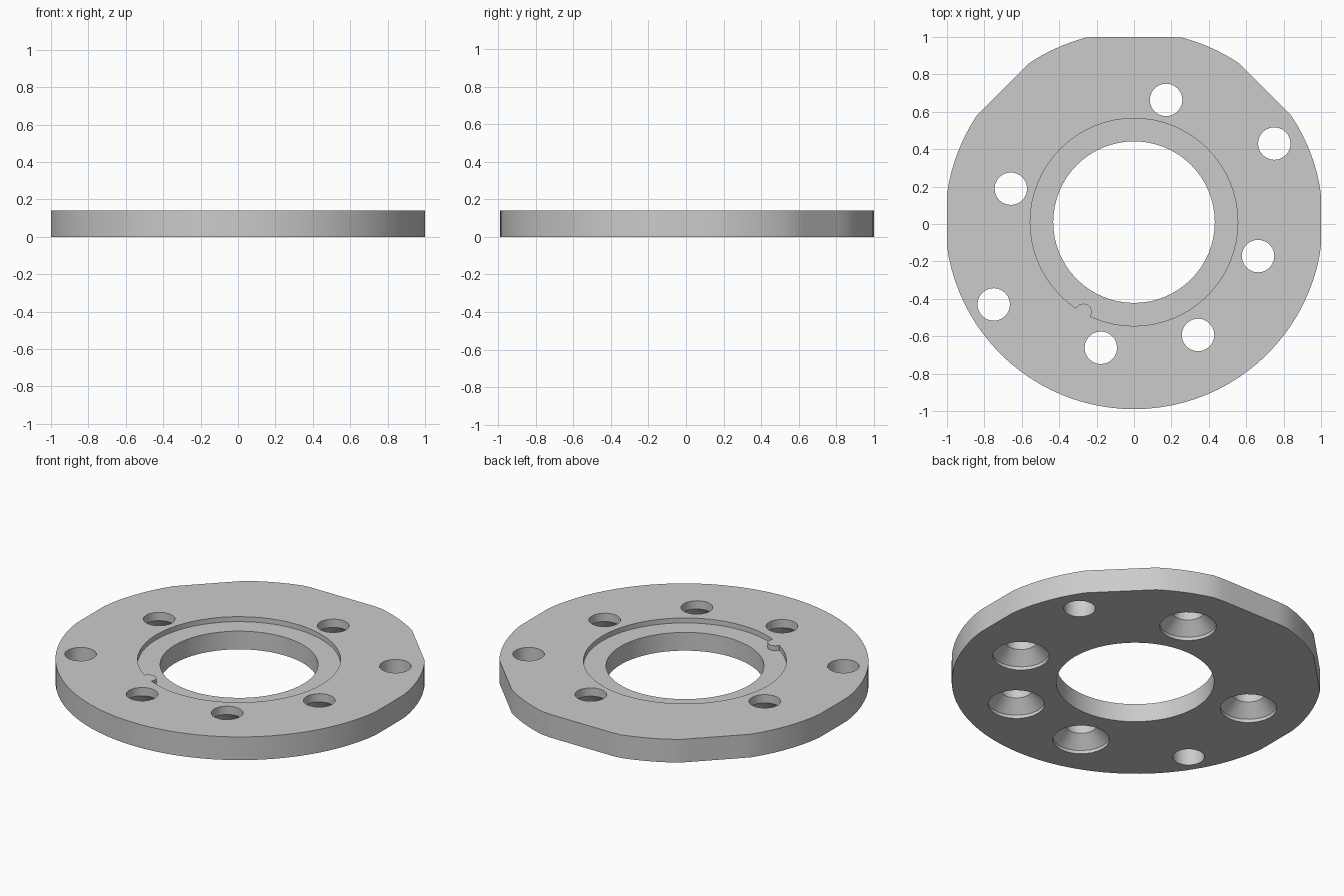
import bpy, bmesh
from math import sin, cos, pi, radians, sqrt

cube = bpy.data.objects.get("Cube")
if cube:
    bpy.data.objects.remove(cube, do_unlink=True)

THICK = 0.14
FLOOR = 0.11          # height of the recess floor
CENTRE_Y = 0.01
OVER = 0.05           # how far cutters overshoot the faces


def stack(name, rings):
    """Solid made of matching rings of points, capped at both ends."""
    bm = bmesh.new()
    loops = [[bm.verts.new(p) for p in ring] for ring in rings]
    for low, high in zip(loops, loops[1:]):
        for i in range(len(low)):
            j = (i + 1) % len(low)
            bm.faces.new((low[i], low[j], high[j], high[i]))
    bm.faces.new(loops[0][::-1])
    bm.faces.new(loops[-1])
    mesh = bpy.data.meshes.new(name)
    bm.to_mesh(mesh)
    bm.free()
    obj = bpy.data.objects.new(name, mesh)
    bpy.context.collection.objects.link(obj)
    return obj


def turned(name, x, y, profile, sides):
    """Round solid from (radius, height) pairs, bottom to top."""
    angles = [2 * pi * i / sides for i in range(sides)]
    return stack(name, [[(x + r * cos(a), y + r * sin(a), z) for a in angles]
                        for r, z in profile])


def cut(target, cutter):
    cutter.hide_render = True
    mod = target.modifiers.new("cut", 'BOOLEAN')
    mod.operation = 'DIFFERENCE'
    mod.solver = 'EXACT'
    mod.object = cutter
    bpy.context.view_layer.objects.active = target
    bpy.ops.object.modifier_apply(modifier=mod.name)
    bpy.data.objects.remove(cutter, do_unlink=True)


# Plate: a disc with slight flats at the sides, back and back corners
def rim_point(angle):
    x, y = 1.01 * cos(angle), 1.01 * sin(angle) + 0.02
    x = max(-1, min(1, x))
    y = min(1, y)
    excess = (abs(x) + y) / sqrt(2) - 1.005
    if excess > 0:
        shift = excess / sqrt(2)
        x -= shift if x > 0 else -shift
        y -= shift
    return x, y


rim = [rim_point(2 * pi * i / 96) for i in range(96)]
plate = stack("flange_plate", [[(x, y, z) for x, y in rim] for z in (0, THICK)])

# Shallow recess on top, keeping one small lug in its wall
recess = turned("recess_cutter", 0, CENTRE_Y,
                [(0.555, FLOOR), (0.555, THICK + OVER)], 64)
lug = turned("lug_cutter", -0.27, -0.47,
             [(0.045, FLOOR - OVER), (0.045, THICK + 2 * OVER)], 12)
cut(recess, lug)
cut(plate, recess)

# Central bore
cut(plate, turned("bore_cutter", 0, CENTRE_Y,
                  [(0.432, -OVER), (0.432, THICK + OVER)], 64))

# Inner bolt circle, countersunk from below
for degrees in (75.5, 164, 255, 300, 345.5):
    a = radians(degrees)
    cut(plate, turned("countersink_cutter", 0.685 * cos(a), 0.685 * sin(a),
                      [(0.155, -OVER), (0.155, 0.02), (0.087, 0.09),
                       (0.087, THICK + OVER)], 24))

# Two plain holes near the rim
for side in (1, -1):
    cut(plate, turned("plain_hole_cutter", side * 0.75, side * 0.43,
                      [(0.087, -OVER), (0.087, THICK + OVER)], 24))

bpy.ops.object.select_all(action='DESELECT')
plate.select_set(True)
bpy.context.view_layer.objects.active = plate
bpy.ops.object.shade_smooth_by_angle(angle=radians(30))
